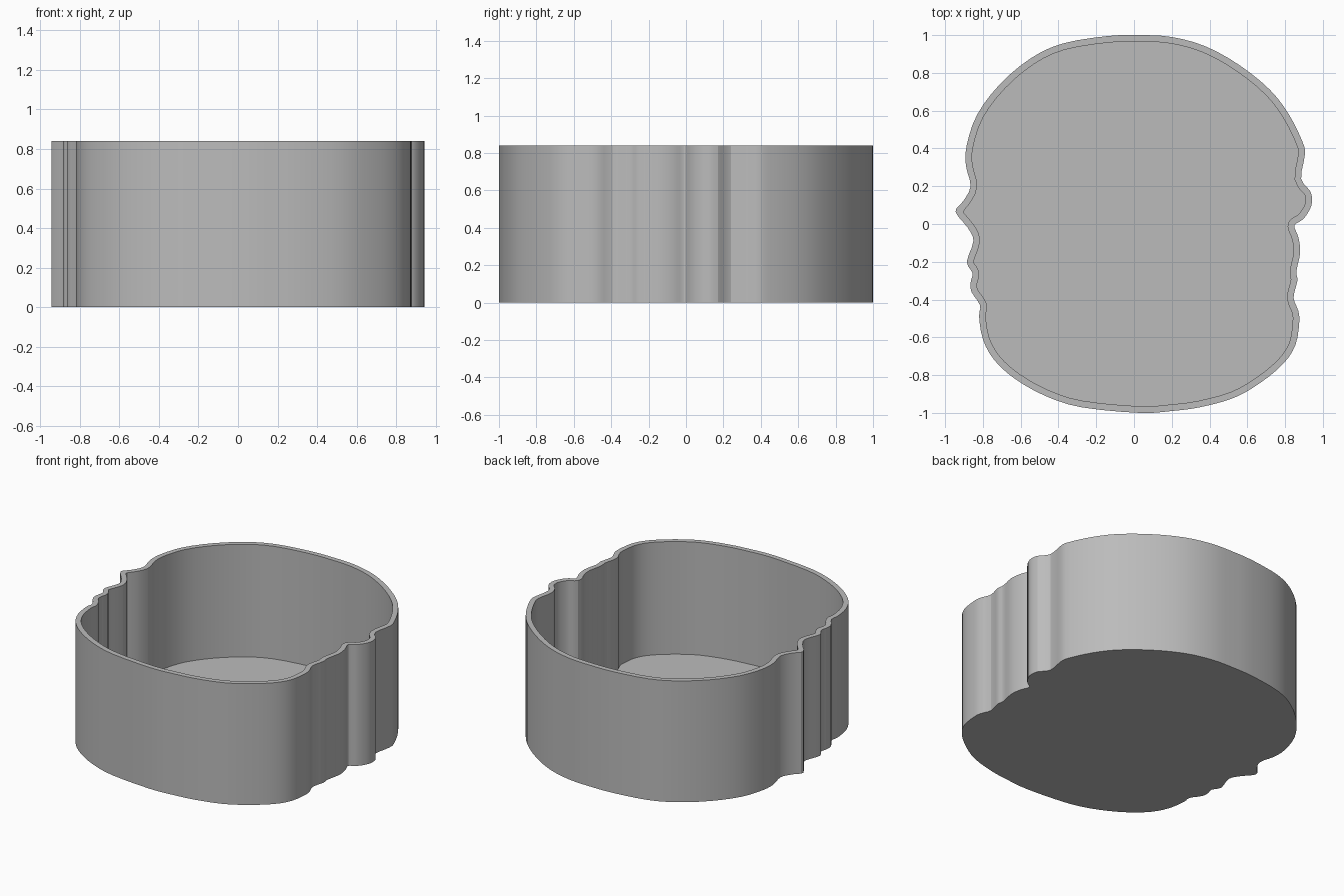
import bpy
import bmesh
from mathutils import Vector

HEIGHT = 0.84
WALL = 0.035
FLOOR = 0.06
STEPS = 3

# Remove the default object
cube = bpy.data.objects.get("Cube")
if cube:
    bpy.data.objects.remove(cube, do_unlink=True)

# Outline stations in hundredths, clockwise from the back, one string per stretch
back_dome = "-14,99.5 3,100 20,99 38,94 56,84 72,71 82,58 89,44 90.5,37"
left_ripples = ("88.5,24 93.5,17 94,10 90,3 85.5,0 85,-2 87,-7 88,-15 "
                "86,-25 86.5,-30 84.5,-39 87,-46 87.5,-52")
front_curve = ("85.5,-64 79,-74 67,-84 53,-92 35,-97 20,-99 3,-100 "
               "-28,-97 -47,-91 -63,-82 -74,-72 -80,-61 -82,-49")
right_ripples = ("-81.5,-43 -86,-36 -86.5,-31 -85.5,-26 -88.5,-20 -85,-9 "
                 "-88,-2 -94.5,6.5 -90.5,12 -86.5,20")
back_shoulder = "-89,31 -88.5,42 -83,58 -71,74 -55,87.5 -38,95.5"


def read_stretch(text):
    pairs = (pair.split(",") for pair in text.split())
    return [Vector((float(x), float(y))) / 100 for x, y in pairs]


def rounded(points):
    """Closed smooth curve through the stations."""
    result = []
    count = len(points)
    for i in range(count):
        a, b, c, d = (points[(i + k - 1) % count] for k in range(4))
        for s in range(STEPS):
            t = s / STEPS
            result.append(b + (c - a) * (t / 2)
                          + (a * 2 - b * 5 + c * 4 - d) * (t * t / 2)
                          + (b * 3 - a - c * 3 + d) * (t ** 3 / 2))
    return result


def distance_to_loop(point, loop):
    best = 10.0
    for i, a in enumerate(loop):
        edge = a - loop[i - 1]
        t = (point - loop[i - 1]).dot(edge) / edge.length_squared
        best = min(best, (loop[i - 1] + edge * min(max(t, 0), 1) - point).length)
    return best


def inset(loop, width):
    """Offset a clockwise loop inwards, dropping points that fold over."""
    result = []
    for i, point in enumerate(loop):
        along = (loop[(i + 1) % len(loop)] - loop[i - 1]).normalized()
        moved = point + Vector((along.y, -along.x)) * width
        if distance_to_loop(moved, loop) > width * 0.93:
            result.append(moved)
    return result


def add_ring(bm, loop, z):
    return [bm.verts.new((p.x, p.y, z)) for p in loop]


def add_wall(bm, lower, upper):
    for i in range(len(lower)):
        bm.faces.new((lower[i - 1], lower[i], upper[i], upper[i - 1]))


outer = rounded([p for stretch in (back_dome, left_ripples, front_curve,
                                   right_ripples, back_shoulder)
                 for p in read_stretch(stretch)])
inner = inset(outer, WALL)

# Open tray: outer wall, underside, inner wall, floor and rim
bm = bmesh.new()
base = add_ring(bm, outer, 0)
outer_top = add_ring(bm, outer, HEIGHT)
inner_floor = add_ring(bm, inner, FLOOR)
inner_top = add_ring(bm, inner, HEIGHT)
add_wall(bm, base, outer_top)
add_wall(bm, inner_top, inner_floor)
bm.faces.new(base)
bm.faces.new(inner_floor)
rim_edges = [bm.edges.get((ring[i - 1], ring[i]))
             for ring in (outer_top, inner_top) for i in range(len(ring))]
bmesh.ops.triangle_fill(bm, edges=rim_edges, use_beauty=True, normal=(0, 0, 1))
bmesh.ops.recalc_face_normals(bm, faces=bm.faces)

mesh = bpy.data.meshes.new("tray")
bm.to_mesh(mesh)
bm.free()
tray = bpy.data.objects.new("tray", mesh)
bpy.context.collection.objects.link(tray)

# Plain grey
grey = bpy.data.materials.new("plain grey")
grey.use_nodes = True
colour = (0.5, 0.5, 0.5, 1)
grey.diffuse_color = colour
grey.node_tree.nodes["Principled BSDF"].inputs["Base Color"].default_value = colour
mesh.materials.append(grey)

# Soft wall shading with crisp rims
bpy.ops.object.select_all(action="DESELECT")
tray.select_set(True)
bpy.context.view_layer.objects.active = tray
bpy.ops.object.shade_smooth_by_angle(angle=0.35)
